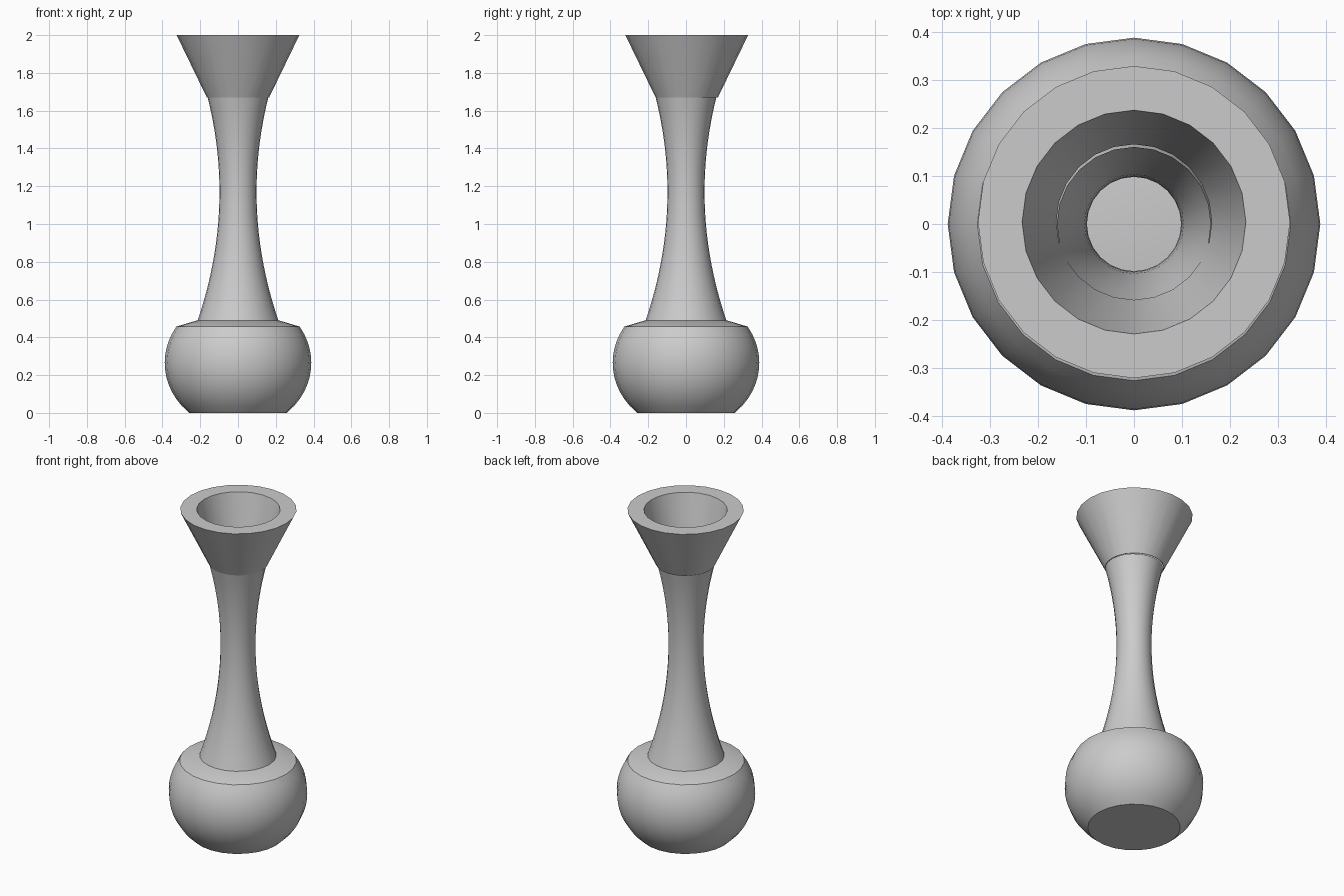
import bpy
import bmesh
import math

cube = bpy.data.objects.get("Cube")
if cube:
    bpy.data.objects.remove(cube, do_unlink=True)

SIDES = 24

# Single plain clay colour
clay = bpy.data.materials.new("light_grey")
clay.use_nodes = True
GREY = (0.6, 0.6, 0.6, 1.0)
clay.diffuse_color = GREY
clay.node_tree.nodes["Principled BSDF"].inputs["Base Color"].default_value = GREY


def lathe(name, profile, closed=False, caps=False, smooth=True, shift_y=0.0):
    """Turn a list of (radius, z) points, running upward on the outside, around z."""
    bm = bmesh.new()
    rings = []
    for r, z in profile:
        ring = []
        for i in range(SIDES):
            a = math.tau * i / SIDES
            ring.append(bm.verts.new((r * math.cos(a), r * math.sin(a) + shift_y, z)))
        rings.append(ring)
    pairs = list(zip(rings, rings[1:]))
    if closed:
        pairs.append((rings[-1], rings[0]))
    for low, high in pairs:
        for i in range(SIDES):
            j = (i + 1) % SIDES
            bm.faces.new((low[i], low[j], high[j], high[i]))
    if caps:
        bm.faces.new(rings[0][::-1])
        bm.faces.new(rings[-1])
    mesh = bpy.data.meshes.new(name)
    bm.to_mesh(mesh)
    bm.free()
    mesh.materials.append(clay)
    obj = bpy.data.objects.new(name, mesh)
    bpy.context.collection.objects.link(obj)
    if smooth:
        bpy.ops.object.select_all(action="DESELECT")
        obj.select_set(True)
        bpy.context.view_layer.objects.active = obj
        bpy.ops.object.shade_smooth_by_angle(angle=math.radians(30))
    return obj


def steps(start, end, count):
    return [start + (end - start) * i / count for i in range(count + 1)]


# Squashed round body with a flat foot, sloping shoulder and flat top
body = [(0.388 * math.sqrt(1 - ((z - 0.265) / 0.355) ** 2), z)
        for z in steps(0.0, 0.457, 12)]
body += [(0.222, 0.488)]
lathe("body", body, caps=True)

# Thin-walled waisted neck
neck = [(0.098 + 0.25 * (z - 1.17) ** 2, z) for z in steps(0.486, 1.67, 20)]
lathe("neck", neck)

# Flared mouth with a thick flat rim, tapering to meet the neck
mouth = [(0.165, 1.67), (0.325, 2.0), (0.233, 2.0), (0.162, 1.67)]
funnel = lathe("flared_mouth", mouth, closed=True, shift_y=0.004)
